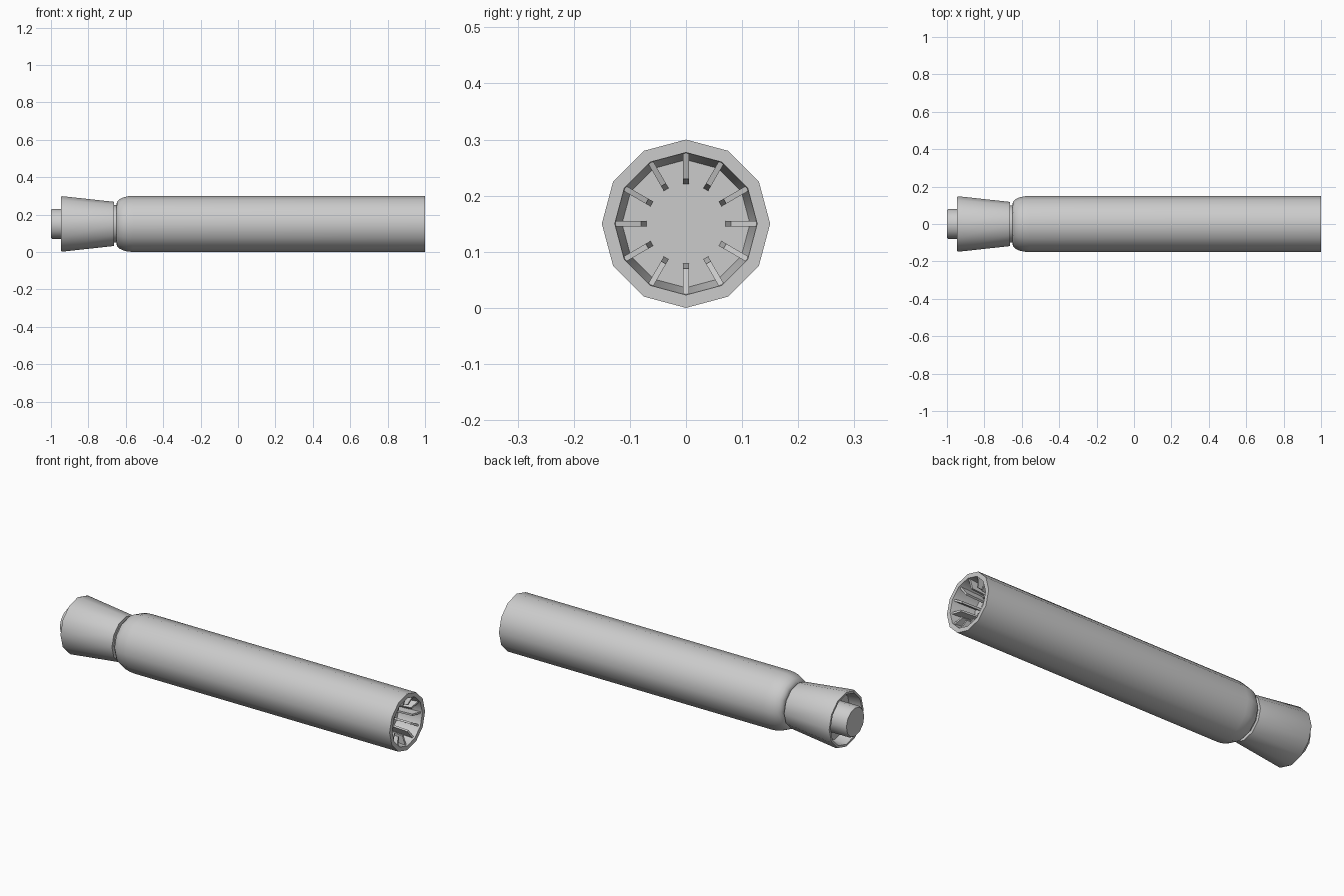
import bpy, bmesh, math

if "Cube" in bpy.data.objects:
    bpy.data.objects.remove(bpy.data.objects["Cube"])

SIDES = 12
AXIS_Z = 0.15


def finish(name, bm, smooth=True):
    bmesh.ops.remove_doubles(bm, verts=bm.verts, dist=1e-6)
    bmesh.ops.recalc_face_normals(bm, faces=bm.faces)
    mesh = bpy.data.meshes.new(name)
    bm.to_mesh(mesh)
    bm.free()
    obj = bpy.data.objects.new(name, mesh)
    obj.location.z = AXIS_Z
    bpy.context.collection.objects.link(obj)
    if smooth:
        bpy.ops.object.select_all(action='DESELECT')
        obj.select_set(True)
        bpy.context.view_layer.objects.active = obj
        bpy.ops.object.shade_smooth_by_angle(angle=math.radians(38))
    return obj


def lathe(name, profile):
    """Turn (x, radius) points about the x axis and cap both ends."""
    bm = bmesh.new()
    rings = []
    for x, r in profile:
        rings.append([bm.verts.new((x, r * math.cos(a), r * math.sin(a)))
                      for a in (2 * math.pi * i / SIDES for i in range(SIDES))])
    for a, b in zip(rings, rings[1:]):
        for i in range(SIDES):
            j = (i + 1) % SIDES
            bm.faces.new((a[i], a[j], b[j], b[i]))
    bm.faces.new(rings[0])
    bm.faces.new(rings[-1])
    return finish(name, bm)


# Main barrel: rounded shoulder, long tube, tapered recess at the open end
shoulder = [(-0.56 - 0.09 * math.cos(t), 0.108 + 0.042 * math.sin(t))
            for t in (math.pi / 2 * k / 5 for k in range(6))]
lathe("barrel", shoulder + [(1.0, 0.15), (1.0, 0.127), (0.87, 0.114)])

# Narrow neck between barrel and head
lathe("neck", [(-0.68, 0.1), (-0.63, 0.1)])

# Flared head with a recessed back
lathe("flared_head", [(-0.662, 0.118), (-0.937, 0.148), (-0.947, 0.145),
                      (-0.947, 0.133), (-0.88, 0.125)])

# End knob with a small bevel
lathe("end_knob", [(-0.87, 0.08), (-0.993, 0.08), (-1.0, 0.075)])

# Radial fins inside the open end
bm = bmesh.new()
fin_profile = [(0.865, 0.118), (0.99, 0.1265), (0.975, 0.08), (0.865, 0.07)]
for i in range(SIDES):
    a = 2 * math.pi * i / SIDES
    c, s = math.cos(a), math.sin(a)
    sides = [[bm.verts.new((x, r * c - w * s, r * s + w * c))
              for x, r in fin_profile] for w in (-0.005, 0.005)]
    bm.faces.new(sides[0])
    bm.faces.new(sides[1])
    for k in range(4):
        n = (k + 1) % 4
        bm.faces.new((sides[0][k], sides[0][n], sides[1][n], sides[1][k]))
finish("muzzle_fins", bm, smooth=False)
